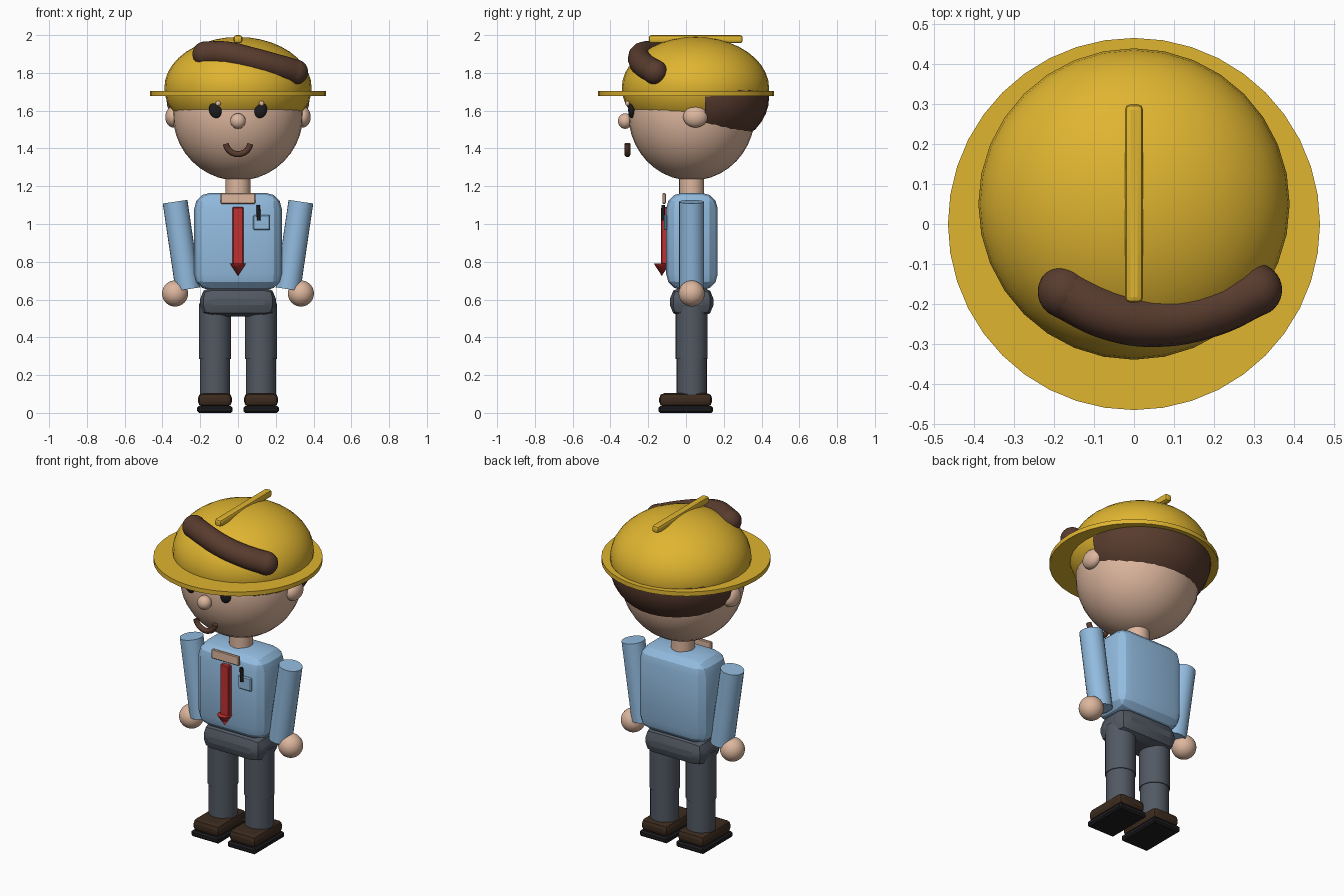
import bpy, bmesh, math
from mathutils import Vector, Matrix

if "Cube" in bpy.data.objects:
    bpy.data.objects.remove(bpy.data.objects["Cube"], do_unlink=True)


def material(name, r, g, b):
    m = bpy.data.materials.new(name)
    m.use_nodes = True
    m.diffuse_color = (r, g, b, 1)
    m.node_tree.nodes["Principled BSDF"].inputs["Base Color"].default_value = (r, g, b, 1)
    return m


YELLOW = material("helmet yellow", 0.74, 0.46, 0.03)
SKIN = material("skin", 0.72, 0.47, 0.34)
BLUE = material("shirt blue", 0.29, 0.50, 0.74)
HAIR = material("hair brown", 0.10, 0.045, 0.028)
GREY = material("trouser grey", 0.085, 0.10, 0.125)
SHOE = material("shoe brown", 0.045, 0.024, 0.013)
BLACK = material("black", 0.012, 0.012, 0.014)
RED = material("tie red", 0.52, 0.03, 0.03)


def finish(bm, name, mat, angle=40):
    mesh = bpy.data.meshes.new(name)
    bmesh.ops.recalc_face_normals(bm, faces=bm.faces)
    bm.to_mesh(mesh)
    bm.free()
    obj = bpy.data.objects.new(name, mesh)
    bpy.context.collection.objects.link(obj)
    mesh.materials.append(mat)
    if angle:
        bpy.ops.object.select_all(action="DESELECT")
        obj.select_set(True)
        bpy.context.view_layer.objects.active = obj
        bpy.ops.object.shade_smooth_by_angle(angle=math.radians(angle))
    return obj


def ball(name, mat, center, radii, tilt=0, keep_behind=None):
    """Ellipsoid, optionally tilted about y or cut off in front of a plane."""
    bm = bmesh.new()
    bmesh.ops.create_uvsphere(bm, u_segments=32, v_segments=20, radius=1)
    bm.transform(Matrix.Translation(center) @ Matrix.Rotation(tilt, 4, "Y") @ Matrix.Diagonal((*radii, 1)))
    if keep_behind is not None:
        cut = bmesh.ops.bisect_plane(bm, geom=bm.verts[:] + bm.edges[:] + bm.faces[:],
                                     plane_co=(0, keep_behind, 0), plane_no=(0, -1, 0), clear_outer=True)
        rim = [e for e in cut["geom_cut"] if isinstance(e, bmesh.types.BMEdge)]
        bmesh.ops.edgeloop_fill(bm, edges=rim)
    return finish(bm, name, mat)


def rod(name, mat, start, end, r1, r2=None, sides=24):
    """Cylinder or cone between two points."""
    a, b = Vector(start), Vector(end)
    bm = bmesh.new()
    bmesh.ops.create_cone(bm, cap_ends=True, segments=sides, radius1=r1,
                          radius2=r1 if r2 is None else r2, depth=(b - a).length)
    turn = (b - a).to_track_quat("Z", "Y").to_matrix().to_4x4()
    bm.transform(Matrix.Translation((a + b) / 2) @ turn)
    return finish(bm, name, mat)


def box(name, mat, low, high, bevel=0.0, segments=2, angle=20):
    """Box between two corners with rounded edges."""
    low, high = Vector(low), Vector(high)
    bm = bmesh.new()
    bmesh.ops.create_cube(bm, size=1)
    bm.transform(Matrix.Translation((low + high) / 2) @ Matrix.Diagonal((*(high - low), 1)))
    if bevel:
        bmesh.ops.bevel(bm, geom=bm.edges[:], offset=bevel, segments=segments,
                        profile=0.5, affect="EDGES")
    return finish(bm, name, mat, angle)


def tube(name, mat, points, radius):
    """Round tube through points, converted to a mesh."""
    curve = bpy.data.curves.new(name, "CURVE")
    curve.dimensions = "3D"
    curve.bevel_depth = radius
    curve.bevel_resolution = 4
    curve.use_fill_caps = True
    spline = curve.splines.new("BEZIER")
    spline.bezier_points.add(len(points) - 1)
    for bp, co in zip(spline.bezier_points, points):
        bp.co = co
        bp.handle_left_type = bp.handle_right_type = "AUTO"
    temp = bpy.data.objects.new(name + " path", curve)
    bpy.context.collection.objects.link(temp)
    mesh = bpy.data.meshes.new_from_object(temp.evaluated_get(bpy.context.evaluated_depsgraph_get()))
    bm = bmesh.new()
    bm.from_mesh(mesh)
    bpy.data.objects.remove(temp, do_unlink=True)
    bpy.data.meshes.remove(mesh)
    return finish(bm, name, mat)


MID = 0.03  # depth of the body axis

# Head and face
ball("head", SKIN, (0, MID, 1.58), (0.345, 0.335, 0.35))
ball("nose", SKIN, (0, -0.322, 1.545), (0.041, 0.038, 0.041))
arc = [math.radians(a) for a in range(190, 351, 20)]
tube("mouth", HAIR, [(0.066 * math.cos(a), -0.31, 1.436 + 0.066 * math.sin(a)) for a in arc], 0.016)
ball("back_hair", HAIR, (0, 0.08, 1.67), (0.382, 0.36, 0.28), keep_behind=0.1)

# Hard hat with brim and ridge
ball("helmet_dome", YELLOW, (0, 0.05, 1.72), (0.39, 0.39, 0.27))
rod("helmet_brim", YELLOW, (0, 0, 1.677), (0, 0, 1.703), 0.466, sides=40)
box("helmet_ridge", YELLOW, (-0.023, -0.197, 1.957), (0.023, 0.3, 2.0), 0.014)

# Sweep of hair over the front of the hat
sweep = [(-0.175, -0.17, 1.9), (-0.06, -0.225, 1.9), (0.06, -0.242, 1.873),
         (0.2, -0.215, 1.835), (0.305, -0.165, 1.805)]
tube("front_hair", HAIR, sweep, 0.066)
for label, tip in (("right", sweep[0]), ("left", sweep[-1])):
    ball("front_hair_" + label + "_end", HAIR, tip, (0.066, 0.066, 0.066))

# Neck, torso and shirt details
rod("neck", SKIN, (0, MID, 1.13), (0, MID, 1.28), 0.066)
box("torso", BLUE, (-0.232, -0.105, 0.65), (0.232, 0.168, 1.165), 0.085, 3)
box("collar", SKIN, (-0.092, -0.125, 1.107), (0.092, -0.107, 1.163), 0.004, 1)
box("tie", RED, (-0.03, -0.132, 0.78), (0.03, -0.1, 1.09), 0.005, 1)
rod("tie_tip", RED, (0, -0.128, 0.79), (0, -0.128, 0.725), 0.042, 0, sides=12)
box("pocket", BLUE, (0.08, -0.117, 0.967), (0.17, -0.1, 1.048), 0.006, 1)
rod("pen", BLACK, (0.11, -0.12, 1.018), (0.107, -0.12, 1.1), 0.01, sides=12)
box("hips", GREY, (-0.2, -0.085, 0.51), (0.2, 0.145, 0.665), 0.06, 2)

# Paired parts on each side
for side, s in (("left", 1), ("right", -1)):
    ball(side + "_ear", SKIN, (0.343 * s, 0.05, 1.567), (0.042, 0.065, 0.056))
    ball(side + "_eye", BLACK, (0.12 * s, -0.288, 1.602), (0.033, 0.018, 0.042), tilt=0.3 * s)
    ball(side + "_eye_glint", SKIN, (0.115 * s + 0.01, -0.31, 1.638), (0.014, 0.012, 0.014))
    rod(side + "_arm", BLUE, (0.265 * s, MID, 0.655), (0.333 * s, MID, 1.118), 0.066)
    ball(side + "_hand", SKIN, (0.333 * s, MID, 0.632), (0.069, 0.069, 0.069))
    x = 0.122 * s
    rod(side + "_thigh", GREY, (x, MID, 0.285), (x, MID, 0.58), 0.085)
    rod(side + "_shin", GREY, (x, MID, 0.07), (x, MID, 0.3), 0.08)
    box(side + "_shoe", SHOE, (x - 0.09, -0.142, 0.033), (x + 0.09, 0.138, 0.104), 0.026, 2)
    box(side + "_sole", BLACK, (x - 0.094, -0.146, 0), (x + 0.094, 0.142, 0.036), 0.009, 1)
